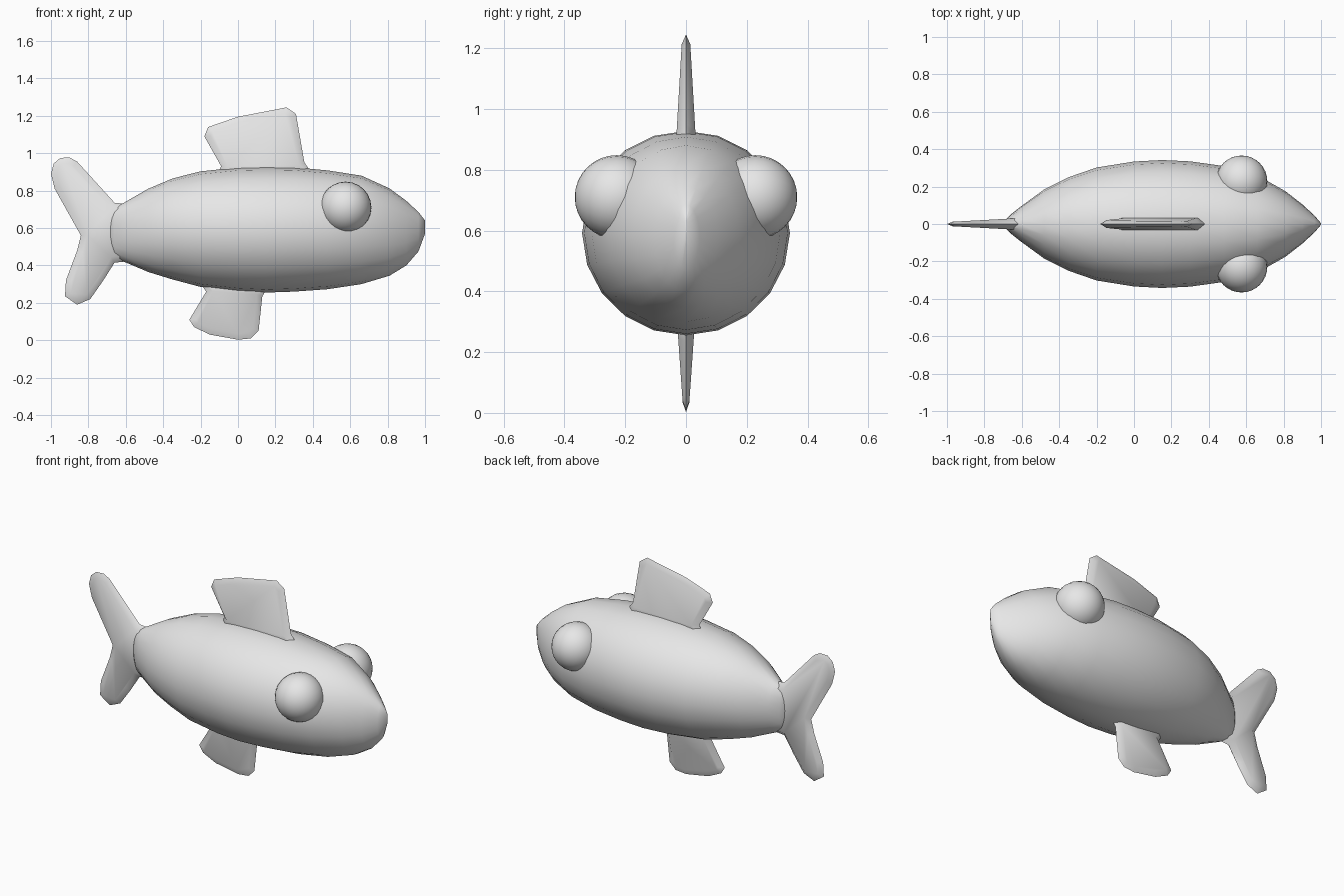
import bpy, bmesh, math

if "Cube" in bpy.data.objects:
    bpy.data.objects.remove(bpy.data.objects["Cube"], do_unlink=True)

grey = bpy.data.materials.new("plain_grey")
grey.use_nodes = True
grey.diffuse_color = (0.8, 0.8, 0.8, 1)
grey.node_tree.nodes["Principled BSDF"].inputs["Base Color"].default_value = (0.8, 0.8, 0.8, 1)


def finish(name, bm, angle):
    """Turn a bmesh into a smooth-shaded grey object."""
    bmesh.ops.recalc_face_normals(bm, faces=bm.faces)
    mesh = bpy.data.meshes.new(name)
    bm.to_mesh(mesh)
    bm.free()
    mesh.materials.append(grey)
    obj = bpy.data.objects.new(name, mesh)
    bpy.context.collection.objects.link(obj)
    bpy.ops.object.select_all(action='DESELECT')
    obj.select_set(True)
    bpy.context.view_layer.objects.active = obj
    bpy.ops.object.shade_smooth_by_angle(angle=math.radians(angle))
    return obj


def build_body(stations, sides=20):
    """Loft elliptical rings along x: (x, bottom, top, half width)."""
    bm = bmesh.new()
    rings = []
    for x, low, high, half in stations:
        ring = []
        for i in range(sides):
            a = math.tau * i / sides
            z = (low + high) / 2 + (high - low) / 2 * math.sin(a)
            ring.append(bm.verts.new((x, half * math.cos(a), z)))
        rings.append(ring)
    for r, s in zip(rings, rings[1:]):
        for i in range(sides):
            j = (i + 1) % sides
            bm.faces.new((r[i], r[j], s[j], s[i]))
    bm.faces.new(rings[0])
    bm.faces.new(rings[-1])
    finish("body", bm, 80)


def build_fin(name, outline, half_thickness, bevel=0.03):
    """Thin blade with a bevelled rim; half_thickness is a rule of (x, z)."""
    bm = bmesh.new()
    for side in (1, -1):
        verts = [bm.verts.new((x, 0, z)) for x, z in outline]
        face = bm.faces.new(verts)
        face.normal_update()
        if face.normal.y * side < 0:
            face.normal_flip()
        bmesh.ops.inset_individual(bm, faces=[face], thickness=bevel,
                                   depth=0.02, use_even_offset=True)
    for v in bm.verts:
        if abs(v.co.y) > 0.001:
            v.co.y = math.copysign(half_thickness(v.co.x, v.co.z), v.co.y)
    bmesh.ops.remove_doubles(bm, verts=bm.verts, dist=0.0005)
    finish(name, bm, 60)


# Body, from tail root to wedge-shaped nose
build_body([
    (-0.69, 0.49, 0.67, 0.02), (-0.66, 0.445, 0.71, 0.05),
    (-0.61, 0.42, 0.735, 0.09), (-0.48, 0.365, 0.81, 0.185),
    (-0.35, 0.325, 0.865, 0.25), (-0.2, 0.285, 0.903, 0.302),
    (0, 0.262, 0.924, 0.334), (0.15, 0.255, 0.928, 0.342),
    (0.3, 0.26, 0.925, 0.335), (0.48, 0.273, 0.908, 0.31),
    (0.66, 0.3, 0.88, 0.26), (0.81, 0.345, 0.812, 0.175),
    (0.9, 0.4, 0.745, 0.105), (0.965, 0.475, 0.685, 0.045),
    (1.0, 0.57, 0.64, 0.004)])

# Back fin
build_fin("dorsal_fin", [
    (-0.13, 0.86), (-0.09, 0.93), (-0.18, 1.09), (-0.16, 1.14), (0, 1.195),
    (0.26, 1.245), (0.31, 1.21), (0.355, 0.95), (0.42, 0.86)],
    lambda x, z: 0.03 - (z - 0.94) * 0.058)

# Belly fin
build_fin("belly_fin", [
    (-0.22, 0.33), (-0.17, 0.26), (-0.26, 0.11), (-0.235, 0.07), (-0.15, 0.03),
    (0, 0.003), (0.07, 0.01), (0.11, 0.05), (0.13, 0.235), (0.19, 0.33)],
    lambda x, z: 0.026 + (z - 0.25) * 0.07)

# Forked tail
build_fin("tail_fin", [
    (-0.55, 0.66), (-0.61, 0.73), (-0.66, 0.735), (-0.86, 0.955),
    (-0.9, 0.977), (-0.95, 0.975), (-0.985, 0.945), (-1.0, 0.89),
    (-0.98, 0.81), (-0.84, 0.56), (-0.86, 0.48), (-0.92, 0.32),
    (-0.925, 0.235), (-0.86, 0.19), (-0.79, 0.22), (-0.72, 0.32),
    (-0.66, 0.415), (-0.61, 0.42), (-0.55, 0.5)],
    lambda x, z: 0.028 + (x + 0.68) * 0.055)

# Bulging eyes
for name, side in (("left_side_eye", 1), ("right_side_eye", -1)):
    bm = bmesh.new()
    bmesh.ops.create_uvsphere(bm, u_segments=24, v_segments=16, radius=0.138)
    eye = finish(name, bm, 80)
    eye.rotation_euler.x = math.pi / 2
    eye.location = (0.575, 0.228 * side, 0.71)
